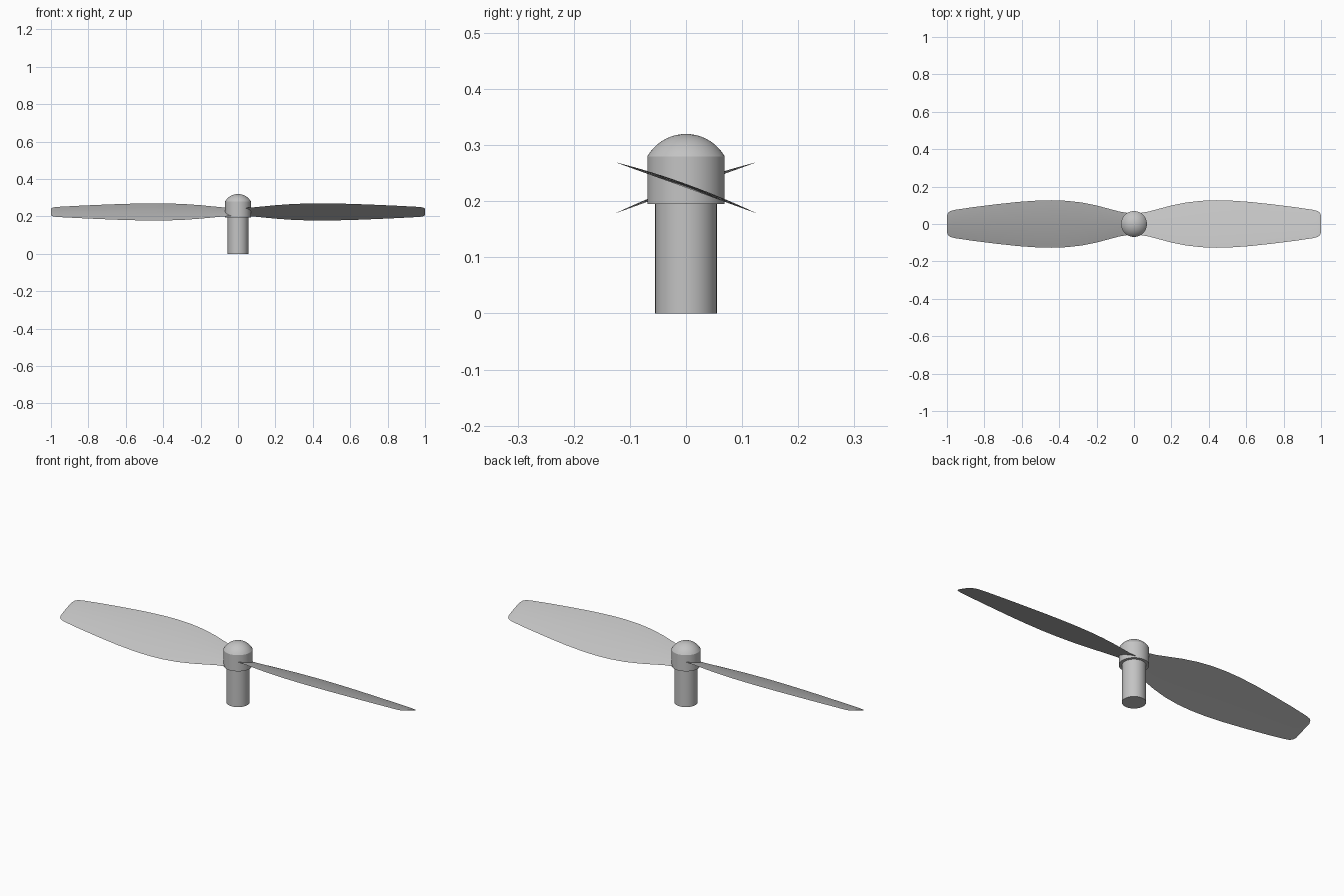
import bpy, bmesh, math

cube = bpy.data.objects.get("Cube")
if cube:
    bpy.data.objects.remove(cube, do_unlink=True)

grey = bpy.data.materials.new("light_grey")
grey.use_nodes = True
colour = (0.55, 0.55, 0.55, 1)
grey.diffuse_color = colour
grey.node_tree.nodes["Principled BSDF"].inputs["Base Color"].default_value = colour


def finish(name, bm):
    bmesh.ops.recalc_face_normals(bm, faces=bm.faces)
    mesh = bpy.data.meshes.new(name)
    bm.to_mesh(mesh)
    bm.free()
    mesh.materials.append(grey)
    obj = bpy.data.objects.new(name, mesh)
    bpy.context.collection.objects.link(obj)
    bpy.ops.object.select_all(action="DESELECT")
    obj.select_set(True)
    bpy.context.view_layer.objects.active = obj
    bpy.ops.object.shade_smooth_by_angle(angle=math.radians(30))
    return obj


def skin(bm, rings):
    """Join closed loops of points and cap both ends."""
    loops = [[bm.verts.new(p) for p in ring] for ring in rings]
    n = len(loops[0])
    for a, b in zip(loops, loops[1:]):
        for i in range(n):
            j = (i + 1) % n
            bm.faces.new((a[i], a[j], b[j], b[i]))
    bm.faces.new(loops[0])
    bm.faces.new(loops[-1])


def turned(name, profile, sides=48):
    bm = bmesh.new()
    angles = [2 * math.pi * i / sides for i in range(sides)]
    skin(bm, [[(r * math.cos(a), r * math.sin(a), z) for a in angles] for r, z in profile])
    return finish(name, bm)


# Shaft below the hub
turned("shaft", [(0.055, 0), (0.055, 0.2)])

# Hub with a shallow domed cap
HUB_R, SHOULDER, TOP = 0.069, 0.28, 0.32
rise = TOP - SHOULDER
dome_r = (HUB_R ** 2 + rise ** 2) / (2 * rise)
sweep = math.asin(HUB_R / dome_r)
dome = []
for i in range(10):
    a = sweep * (1 - i / 9.1)
    dome.append((dome_r * math.sin(a), TOP - dome_r + dome_r * math.cos(a)))
turned("hub", [(HUB_R, 0.195)] + dome)

# Blade outline: distance from the axis, half chord
OUTLINE = [(0, 0.058), (0.04, 0.06), (0.08, 0.067), (0.14, 0.083), (0.2, 0.099),
           (0.28, 0.115), (0.36, 0.124), (0.44, 0.127), (0.52, 0.125), (0.62, 0.118),
           (0.74, 0.105), (0.86, 0.09), (0.955, 0.076), (0.98, 0.07), (0.993, 0.061), (1, 0.046)]
SLOPE, MID_Z, CAMBER, STEPS = 0.362, 0.224, 0.007, 12


def blade(name, side):
    bm = bmesh.new()
    rings = []
    for x, half in OUTLINE:
        ring = []
        for i in range(2 * STEPS):
            # Over the curved upper face, then back along the flat lower face
            upper = i <= STEPS
            u = -1 + 2 * i / STEPS if upper else 3 - 2 * i / STEPS
            bulge = CAMBER * (1 - u * u) * (1 if upper else 0.05) * half / 0.127
            y = u * half
            ring.append((side * x, side * y, MID_Z - SLOPE * y + bulge))
        rings.append(ring)
    skin(bm, rings)
    return finish(name, bm)


blade("left_blade", 1)
blade("right_blade", -1)
